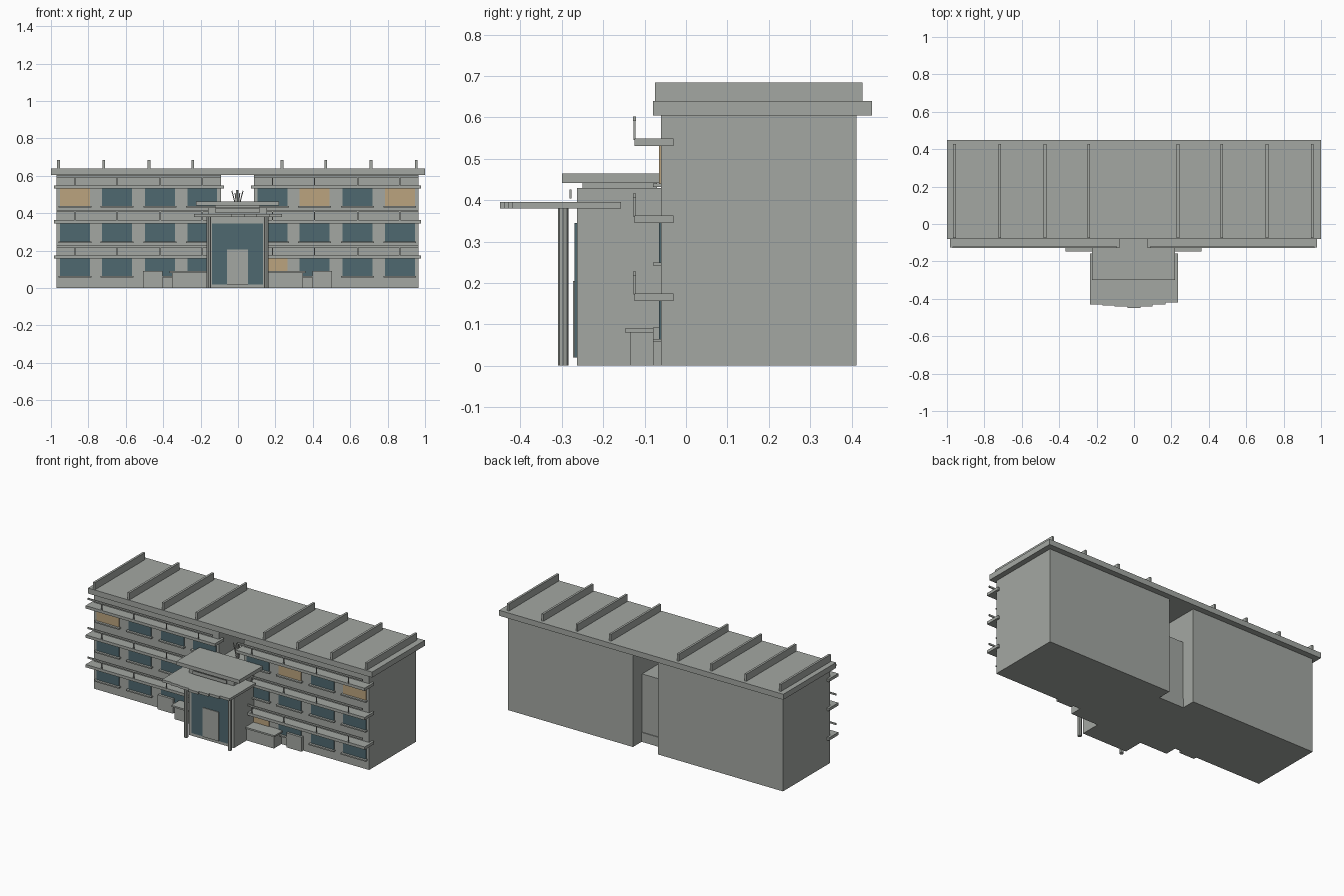
import bpy, bmesh, math
from mathutils import Vector

if "Cube" in bpy.data.objects:
    bpy.data.objects.remove(bpy.data.objects["Cube"])

CX = -0.003   # symmetry axis of the facade


def material(name, rgb):
    m = bpy.data.materials.new(name)
    m.diffuse_color = (*rgb, 1)
    m.use_nodes = True
    m.node_tree.nodes["Principled BSDF"].inputs["Base Color"].default_value = m.diffuse_color
    return m


CONCRETE = material("concrete grey", (0.37, 0.39, 0.365))
GLASS = material("dark teal glass", (0.078, 0.14, 0.16))
LIT = material("warm lit glass", (0.50, 0.37, 0.21))


def finish(name, bm, mat):
    me = bpy.data.meshes.new(name)
    bm.to_mesh(me)
    bm.free()
    me.materials.append(mat)
    ob = bpy.data.objects.new(name, me)
    bpy.context.collection.objects.link(ob)
    return ob


def box(name, x, y, z, mat=CONCRETE):
    bm = bmesh.new()
    bmesh.ops.create_cube(bm, size=1)
    for v in bm.verts:
        v.co = [(a + b) / 2 + c * (b - a) for (a, b), c in zip((x, y, z), v.co)]
    return finish(name, bm, mat)


def rod(name, a, b, r, sides=8):
    a, b = Vector(a), Vector(b)
    bm = bmesh.new()
    bmesh.ops.create_cone(bm, cap_ends=True, segments=sides, radius1=r, radius2=r,
                          depth=(b - a).length)
    q = Vector((0, 0, 1)).rotation_difference(b - a)
    for v in bm.verts:
        v.co = q @ v.co + (a + b) / 2
    return finish(name, bm, CONCRETE)


def span(side, a, b):
    """x range at distances a..b from the axis, on one side"""
    return tuple(sorted((CX + side * a, CX + side * b)))


# roof slab and its upright ribs
box("roof_slab", (-1, 1), (-0.08, 0.45), (0.605, 0.64))
for x in (0.238, 0.473, 0.714, 0.957):
    for s in (-1, 1):
        box("roof_rib", span(s, x - 0.007, x + 0.007), (-0.075, 0.427), (0.64, 0.685))

# lobby between the wings
box("lobby_core", (CX - 0.088, CX + 0.088), (-0.06, 0.32), (0, 0.43))
box("lobby_plinth", (CX - 0.088, CX + 0.088), (0.31, 0.325), (0, 0.06))

FLOORS = ((0.065, 0.157), (0.25, 0.345), (0.44, 0.531))
BAYS = (0.188, 0.413, 0.643, 0.868)
LIT_WINDOWS = {(2, -1, 3), (2, 1, 1), (2, 1, 3), (0, 1, 0)}

for s in (-1, 1):
    box("wing", span(s, 0.088, 0.968), (-0.06, 0.412), (0, 0.606))
    for f, (z0, z1) in enumerate(FLOORS):
        # balcony shelf with a rail on posts
        box("balcony_slab", span(s, 0.073, 0.982), (-0.125, -0.03), (z1, z1 + 0.018))
        box("balcony_rail", span(s, 0.088, 0.968), (-0.128, -0.121), (z1 + 0.061, z1 + 0.071))
        for i, x in enumerate(BAYS):
            box("rail_post", span(s, x - 0.003, x + 0.003), (-0.127, -0.122), (z1 + 0.015, z1 + 0.063))
            # window and sill
            mat = LIT if (f, s, i) in LIT_WINDOWS else GLASS
            box("window", span(s, x - 0.08, x + 0.08), (-0.065, -0.059), (z0, z1), mat)
            box("window_sill", span(s, x - 0.088, x + 0.088), (-0.08, -0.059), (z0 - 0.008, z0))
    # planters beside the entrance
    box("planter", span(s, 0.155, 0.35), (-0.135, -0.06), (0, 0.08))
    box("planter_cap", span(s, 0.155, 0.363), (-0.148, -0.06), (0.08, 0.09))
    box("side_block", span(s, 0.4, 0.506), (-0.08, -0.06), (0, 0.092))
    # entrance columns
    rod("entrance_column", (CX + s * 0.154, -0.297, 0), (CX + s * 0.154, -0.297, 0.381), 0.0125)

# entrance block, glazing and door
box("entrance_block", span(1, -0.158, 0.158), (-0.263, -0.06), (0, 0.43))
box("entrance_glass", span(1, -0.137, 0.137), (-0.269, -0.262), (0.02, 0.345), GLASS)
box("entrance_door", span(1, -0.057, 0.057), (-0.273, -0.268), (0.02, 0.205))
box("entrance_roof", span(1, -0.222, 0.222), (-0.3, -0.062), (0.441, 0.464))
box("entrance_roof_base", span(1, -0.12, 0.12), (-0.25, -0.07), (0.43, 0.441))
box("name_board", span(1, -0.12, 0.12), (-0.281, -0.277), (0.404, 0.426))

# canopy made of strips stepping forward to the middle
EDGES = (-0.235, -0.168, -0.104, -0.034, 0.034, 0.1, 0.168, 0.235)
FRONTS = (-0.43, -0.435, -0.44, -0.45, -0.44, -0.43, -0.42)
for a, b, y in zip(EDGES, EDGES[1:], FRONTS):
    box("canopy_strip", (a, b), (y, -0.157), (0.38, 0.396))

# fan of thin masts on the lobby roof
for tilt, h in ((-0.32, 0.095), (-0.16, 0.08), (0, 0.095), (0.16, 0.08), (0.32, 0.095)):
    r = 0.008 if tilt == 0 else 0.003
    rod("roof_mast", (CX + tilt * 0.02, 0.0, 0.43),
        (CX + math.sin(tilt) * h, 0.0, 0.43 + math.cos(tilt) * h), r, 6)
